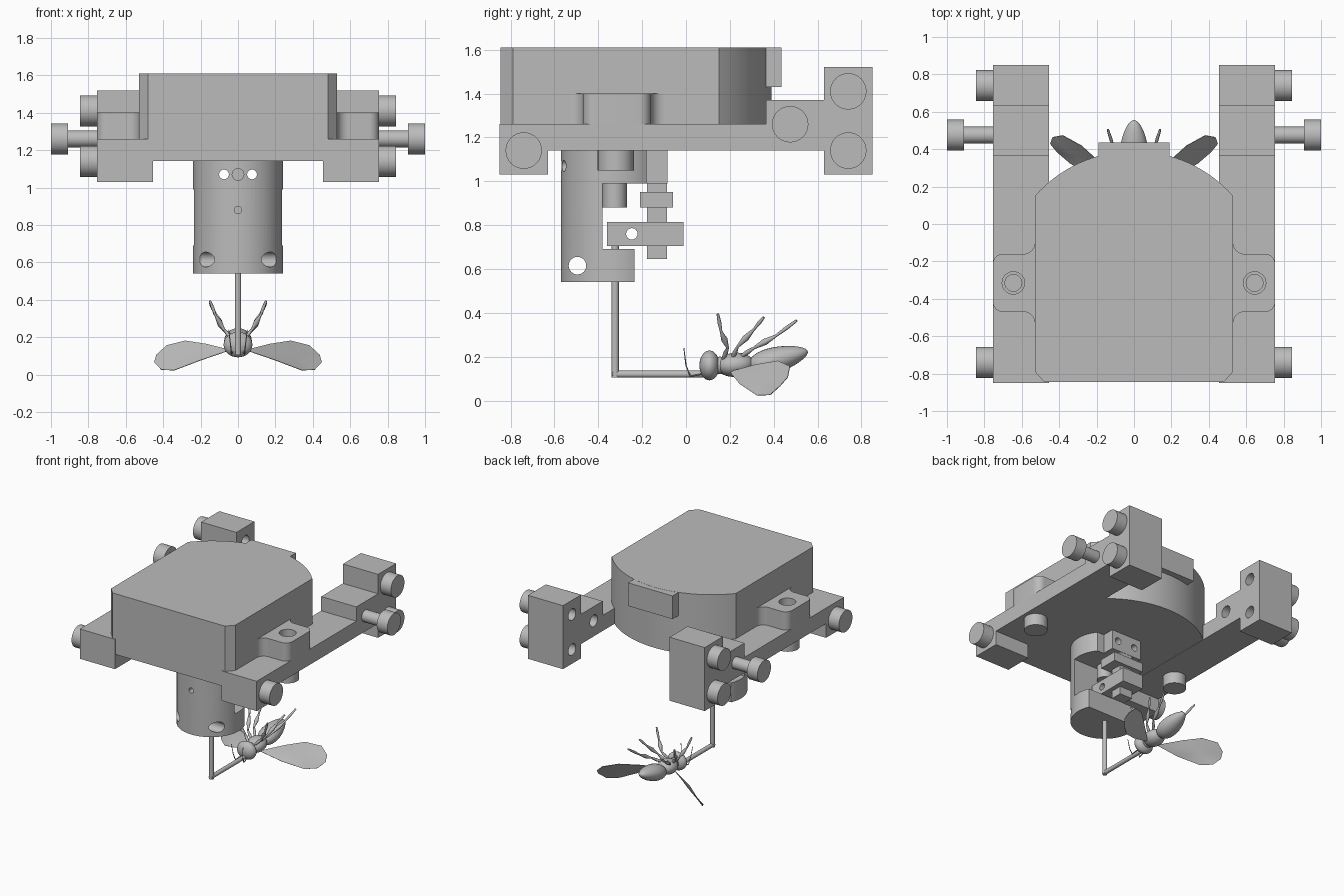
import bpy, bmesh
from math import cos, sin, pi, radians, asin, sqrt
from mathutils import Vector, Matrix

if "Cube" in bpy.data.objects:
    bpy.data.objects.remove(bpy.data.objects["Cube"])

grey = bpy.data.materials.new("plain_grey")
grey.use_nodes = True
COL = (0.5, 0.5, 0.5, 1)
grey.diffuse_color = COL
grey.node_tree.nodes["Principled BSDF"].inputs["Base Color"].default_value = COL


def finish(name, bm, angle=30):
    bmesh.ops.recalc_face_normals(bm, faces=bm.faces[:])
    me = bpy.data.meshes.new(name)
    bm.to_mesh(me)
    bm.free()
    me.materials.append(grey)
    me.shade_smooth()
    me.set_sharp_from_angle(angle=radians(angle))
    ob = bpy.data.objects.new(name, me)
    bpy.context.collection.objects.link(ob)
    return ob


def prism(name, pts, lo, hi, axis="z"):
    """Extrude a 2D outline along z (xy points) or along x (yz points)."""
    put = (lambda a, b, c: (a, b, c)) if axis == "z" else (lambda a, b, c: (c, a, b))
    bm = bmesh.new()
    f = bm.faces.new([bm.verts.new(put(a, b, lo)) for a, b in pts])
    r = bmesh.ops.extrude_face_region(bm, geom=[f])
    vs = [g for g in r["geom"] if isinstance(g, bmesh.types.BMVert)]
    bmesh.ops.translate(bm, verts=vs, vec=put(0, 0, hi - lo))
    return finish(name, bm)


def box(name, x, y, z):
    return prism(name, [(x[0], y[0]), (x[1], y[0]), (x[1], y[1]), (x[0], y[1])], *z)


def rod(name, a, b, r, seg=32):
    a, b = Vector(a), Vector(b)
    d = b - a
    m = Matrix.Translation((a + b) / 2) @ d.to_track_quat("Z", "Y").to_matrix().to_4x4()
    bm = bmesh.new()
    bmesh.ops.create_cone(bm, cap_ends=True, segments=seg, radius1=r, radius2=r,
                          depth=d.length, matrix=m)
    return finish(name, bm)


def cut(ob, cutters):
    """Subtract the cutters, bake the result and drop the cutters."""
    for c in cutters:
        c.hide_render = True
        m = ob.modifiers.new("cut", "BOOLEAN")
        m.operation, m.solver, m.object = "DIFFERENCE", "EXACT", c
    bpy.context.view_layer.update()
    me = bpy.data.meshes.new_from_object(
        ob.evaluated_get(bpy.context.evaluated_depsgraph_get()))
    ob.modifiers.clear()
    ob.data = me
    me.shade_smooth()
    me.set_sharp_from_angle(angle=radians(30))
    for c in cutters:
        bpy.data.objects.remove(c)


def arc(cx, cy, r, a0, a1, n=8):
    return [(cx + r * cos(radians(a0 + (a1 - a0) * i / n)),
             cy + r * sin(radians(a0 + (a1 - a0) * i / n))) for i in range(n + 1)]


def tube(name, pts, radii, res=3):
    """Tapered tube along a path."""
    cu = bpy.data.curves.new(name, "CURVE")
    cu.dimensions, cu.bevel_depth, cu.bevel_resolution = "3D", 1, res
    cu.use_fill_caps = True
    sp = cu.splines.new("POLY")
    sp.points.add(len(pts) - 1)
    for p, co, r in zip(sp.points, pts, radii):
        p.co, p.radius = (*co, 1), r
    tmp = bpy.data.objects.new(name + "_path", cu)
    bpy.context.collection.objects.link(tmp)
    bpy.context.view_layer.update()
    me = bpy.data.meshes.new_from_object(
        tmp.evaluated_get(bpy.context.evaluated_depsgraph_get()))
    bpy.data.objects.remove(tmp)
    bm = bmesh.new()
    bm.from_mesh(me)
    return finish(name, bm, 60)


def ball(name, c, size, tilt=0):
    bm = bmesh.new()
    m = Matrix.Translation(c) @ Matrix.Rotation(tilt, 4, "X") @ Matrix.Diagonal((*size, 1))
    bmesh.ops.create_uvsphere(bm, u_segments=24, v_segments=16, radius=1, matrix=m)
    return finish(name, bm, 60)


# Main housing with chamfered front corners and curved back
R, CY, W = 0.705, -0.315, 0.53
half = 180 * asin(W / R) / pi
outline = [(-W, -0.79), (-0.48, -0.845), (0.48, -0.845), (W, -0.79)]
prism("housing", outline + arc(0, CY, R, 90 - half, 90 + half, 32), 1.142, 1.61)
box("back_plate", (-0.19, 0.19), (0.2, 0.435), (1.43, 1.609))

# Side rails, ears and screws
rail_profile = [(-0.85, 1.03), (-0.63, 1.03), (-0.63, 1.14), (0.63, 1.14), (0.63, 1.03),
                (0.85, 1.03), (0.85, 1.52), (0.63, 1.52), (0.63, 1.37), (0.365, 1.37),
                (0.365, 1.26), (-0.85, 1.26)]
ear_half = arc(0.59, 0.215, 0.06, 180, 270) + arc(0.70, 0.1, 0.055, 90, 0)
ear_shape = [(0.5, -0.215)] + [(x, -y) for x, y in ear_half] + ear_half[::-1] + [(0.5, 0.215)]
for s, side in ((1, "left"), (-1, "right")):
    rail = prism(side + "_rail", rail_profile, *sorted((s * 0.455, s * 0.755)), axis="x")
    spots = [(-0.74, 1.14), (0.74, 1.41), (0.74, 1.14), (0.475, 1.26)]
    cut(rail, [rod("hole", (s * 0.4, y, z), (s * 0.7, y, z), 0.045) for y, z in spots[1:]])
    for i, (y, z) in enumerate(spots[:3]):
        rod(f"{side}_screw_head_{i + 1}", (s * 0.75, y, z), (s * 0.845, y, z), 0.083)
    y, z = spots[3]
    rod(side + "_long_screw_shank", (s * 0.75, y, z), (s * 0.92, y, z), 0.045)
    rod(side + "_long_screw_head", (s * 0.91, y, z), (s, y, z), 0.083)

    ear = prism(side + "_ear", [(s * x, y - 0.315) for x, y in ear_shape], 1.255, 1.40)
    cx, cy = s * 0.645, -0.315
    cut(ear, [rod("bore", (cx, cy, 1.33), (cx, cy, 1.5), 0.06),
              rod("deep_bore", (cx, cy, 1.27), (cx, cy, 1.4), 0.045)])
    rod(side + "_under_screw", (cx, cy - 0.005, 1.05), (cx, cy - 0.005, 1.15), 0.083)

# Cylindrical holder, cut open at the back, with cross holes
CYL = -0.33
holder = rod("holder", (0, CYL, 0.54), (0, CYL, 1.145), 0.24, 64)
cuts = [box("open", (-0.4, 0.4), (y, 0.1), z) for y, z in
        ((-0.18, (0.98, 1.2)), (-0.38, (0.69, 0.99)), (-0.235, (0.5, 0.7)))]
cuts.append(rod("cross_hole", (-0.4, -0.495, 0.615), (0.4, -0.495, 0.615), 0.04))
cuts += [rod("through", (x, -0.7, 1.07), (x, 0, 1.07), 0.026) for x in (-0.075, 0.075)]
cuts += [rod("pin_hole", (0, -0.7, z), (0, -0.5, z), r) for z, r in ((1.07, 0.031), (0.88, 0.02))]
cut(holder, cuts)

# Clamp mechanism behind the holder
head = box("clamp_head", (-0.13, 0.13), (-0.181, -0.085), (0.99, 1.145))
cut(head, [rod("through", (x, -0.4, 1.07), (x, 0.1, 1.07), 0.026) for x in (-0.075, 0.075)])
box("clamp_column", (-0.055, 0.055), (-0.178, -0.087), (0.645, 1.0))
box("clamp_crossbar", (-0.13, 0.13), (-0.21, -0.06), (0.88, 0.95))
slider = box("clamp_slider", (-0.09, 0.09), (-0.36, -0.012), (0.705, 0.815))
cut(slider, [rod("hole", (-0.3, -0.247, 0.76), (0.3, -0.247, 0.76), 0.026)])
rod("plunger", (0, -0.325, 0.88), (0, -0.325, 1.0), 0.055)

# Bent support rod
rod("support_rod_upright", (0, -0.323, 0.105), (0, -0.323, 0.72), 0.017, 16)
rod("support_rod_arm", (0, -0.335, 0.12), (0, 0.1, 0.12), 0.016, 16)

# Insect, lying on its back
ball("insect_head", (0, 0.107, 0.16), (0.077, 0.046, 0.068))
ball("insect_neck", (0, 0.155, 0.16), (0.04, 0.04, 0.04))
ball("insect_thorax", (0, 0.225, 0.163), (0.07, 0.085, 0.055), radians(5))
bm = bmesh.new()
bmesh.ops.create_uvsphere(bm, u_segments=24, v_segments=20, radius=1)
for v in bm.verts:
    t = v.co.z
    k = 1 - 0.25 * t
    v.co = Vector((v.co.x * 0.072 * k, t * 0.14, v.co.y * 0.058 * k))
bmesh.ops.transform(bm, verts=bm.verts[:],
                    matrix=Matrix.Translation((0, 0.42, 0.188)) @ Matrix.Rotation(radians(15), 4, "X"))
finish("insect_abdomen", bm, 60)

wing = [(0.04, 0.2, 0.13), (0.17, 0.32, 0.163), (0.28, 0.42, 0.18), (0.38, 0.475, 0.155),
        (0.435, 0.465, 0.105), (0.447, 0.43, 0.065), (0.41, 0.385, 0.025),
        (0.34, 0.325, 0.022), (0.2, 0.245, 0.075)]
legs = {"front": [(0.03, 0.17, 0.19), (0.075, 0.19, 0.24), (0.12, 0.16, 0.315), (0.15, 0.145, 0.395)],
        "middle": [(0.03, 0.21, 0.19), (0.08, 0.235, 0.245), (0.12, 0.31, 0.325), (0.15, 0.355, 0.38)],
        "rear": [(0.03, 0.25, 0.2), (0.08, 0.31, 0.24), (0.11, 0.41, 0.295), (0.14, 0.505, 0.365)]}
for s, side in ((1, "left"), (-1, "right")):
    bm = bmesh.new()
    ring = [bm.verts.new((s * x, y, z)) for x, y, z in wing]
    mid = bm.verts.new((s * 0.3, 0.36, 0.097))
    for i in range(len(ring)):
        bm.faces.new((ring[i - 1], ring[i], mid))
    bmesh.ops.recalc_face_normals(bm, faces=bm.faces[:])
    bmesh.ops.solidify(bm, geom=bm.faces[:], thickness=0.003)
    finish(side + "_wing", bm, 40)
    for which, pts in legs.items():
        p = [Vector((s * x, y, z)) for x, y, z in pts]
        # Each segment swells in its middle and pinches at the joints
        path, rad = [p[0]], [0.008]
        for a, b, r in zip(p, p[1:], (0.011, 0.015, 0.009)):
            path += [a.lerp(b, 0.5), b]
            rad += [r, 0.006]
        tube(f"{side}_{which}_leg", path, rad)
    tube(side + "_antenna", [(s * 0.03, 0.07, 0.12), (s * 0.035, 0.02, 0.11),
                             (s * 0.04, 0.0, 0.16), (s * 0.05, -0.01, 0.24)],
         [0.004, 0.004, 0.003, 0.002], 1)
